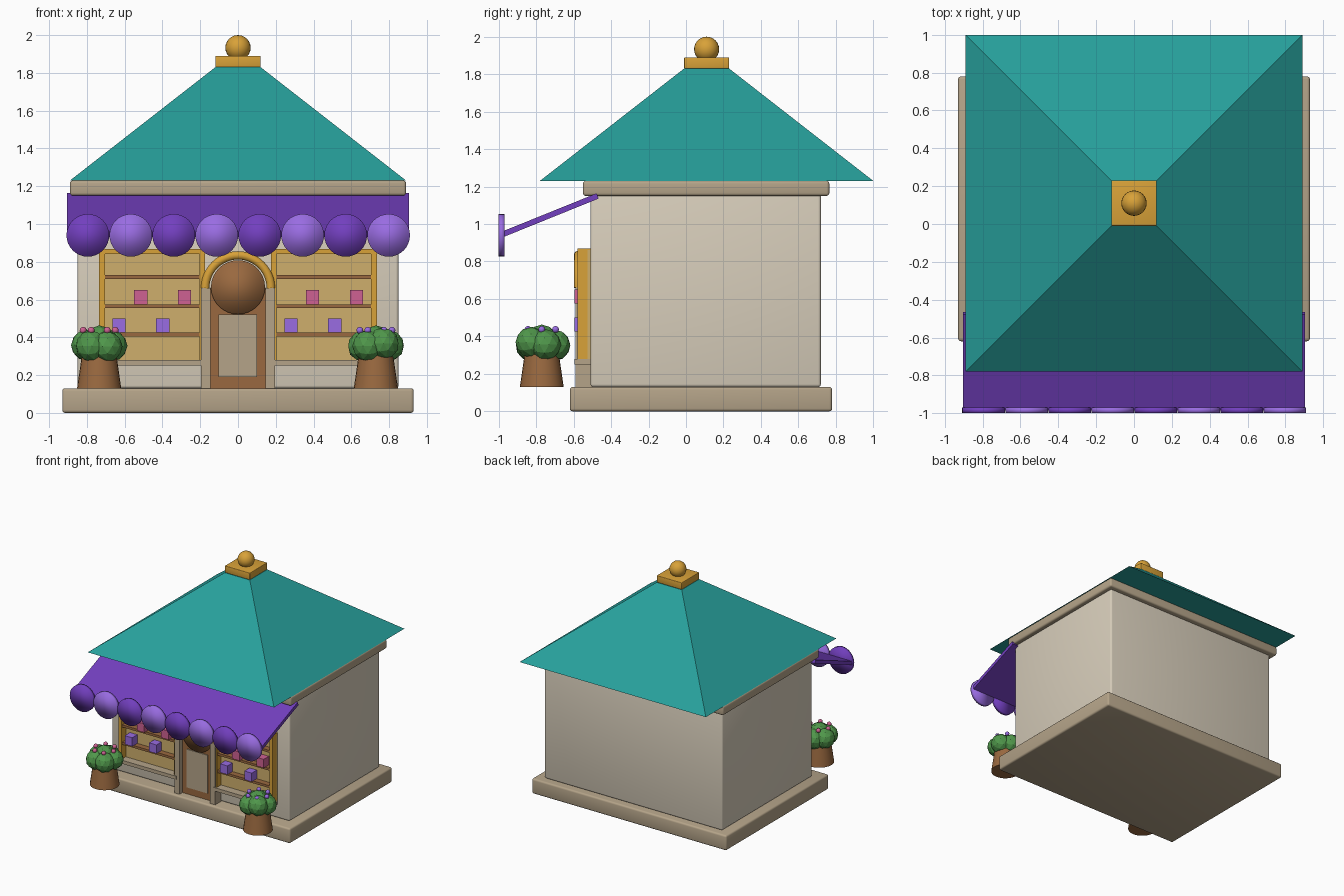
import bpy
import math
import random
from mathutils import Vector

random.seed(4)
if "Cube" in bpy.data.objects:
    bpy.data.objects.remove(bpy.data.objects["Cube"], do_unlink=True)


def material(name, r, g, b):
    m = bpy.data.materials.new(name)
    m.use_nodes = True
    m.diffuse_color = (r, g, b, 1)
    m.node_tree.nodes["Principled BSDF"].inputs["Base Color"].default_value = (r, g, b, 1)
    return m


TEAL = material("teal", 0.02, 0.35, 0.33)
STONE = material("stone", 0.46, 0.37, 0.25)
CREAM = material("cream", 0.69, 0.62, 0.50)
PURPLE = material("purple", 0.17, 0.05, 0.52)
LILAC = material("lilac", 0.32, 0.15, 0.76)
GOLD = material("gold", 0.69, 0.36, 0.04)
BROWN = material("brown", 0.32, 0.14, 0.05)
TAN = material("tan", 0.62, 0.43, 0.15)
GREEN = material("green", 0.08, 0.31, 0.07)
PINK = material("pink", 0.62, 0.12, 0.29)


def finish(name, mat, smooth=False):
    o = bpy.context.object
    o.name = name
    o.data.materials.append(mat)
    if smooth:
        bpy.ops.object.shade_smooth()
    return o


def box(name, mat, x, y, z, bevel=0.0):
    """Box given as (min, max) spans on each axis."""
    spans = (x, y, z)
    bpy.ops.mesh.primitive_cube_add(size=1, location=[(a + b) / 2 for a, b in spans])
    o = bpy.context.object
    o.scale = [b - a for a, b in spans]
    bpy.ops.object.transform_apply(location=False, rotation=False, scale=True)
    finish(name, mat, bevel > 0)
    if bevel:
        m = o.modifiers.new("soft_edges", "BEVEL")
        m.width = bevel
        m.segments = 3
    return o


def disc(name, mat, x, y, z, radius, depth):
    bpy.ops.mesh.primitive_cylinder_add(vertices=32, radius=radius, depth=depth,
                                        location=(x, y, z), rotation=(math.pi / 2, 0, 0))
    return finish(name, mat, True)


def ball(name, mat, loc, radius):
    bpy.ops.mesh.primitive_uv_sphere_add(segments=24, ring_count=12, radius=radius, location=loc)
    return finish(name, mat, True)


# Building body
box("base_slab", STONE, (-0.93, 0.93), (-0.62, 0.78), (0, 0.13), 0.015)
box("walls", CREAM, (-0.85, 0.85), (-0.51, 0.72), (0.13, 1.17), 0.015)
box("cornice", STONE, (-0.89, 0.89), (-0.55, 0.765), (1.15, 1.23), 0.015)

# Hipped roof with finial
ROOF_Y = 0.11
bpy.ops.mesh.primitive_cone_add(vertices=4, radius1=0.89 * math.sqrt(2), radius2=0.12 * math.sqrt(2),
                                depth=0.6, location=(0, ROOF_Y, 1.53), rotation=(0, 0, math.pi / 4))
finish("roof", TEAL)
box("roof_cap", GOLD, (-0.12, 0.12), (ROOF_Y - 0.12, ROOF_Y + 0.12), (1.83, 1.89), 0.005)
ball("finial", GOLD, (0, ROOF_Y, 1.933), 0.067)

# Sloping awning with a scalloped edge
awning = box("awning", PURPLE, (-0.905, 0.905), (-1.0, -0.452), (1.032, 1.062))
awning.rotation_euler.x = math.radians(22)
for i in range(8):
    disc("awning_scallop", LILAC if i % 2 else PURPLE, -0.795 + i * 0.2275, -0.985, 0.94, 0.113, 0.03)

# Door with round head, panel, pillars and arch
box("door", BROWN, (-0.145, 0.145), (-0.55, -0.5), (0.13, 0.665))
disc("door_head", BROWN, 0, -0.53, 0.665, 0.143, 0.06)
box("door_panel", STONE, (-0.103, 0.1), (-0.558, -0.549), (0.19, 0.52))
for side in (-1, 1):
    box("door_pillar", STONE, sorted((side * 0.145, side * 0.195)), (-0.59, -0.5), (0.13, 0.66))

curve = bpy.data.curves.new("door_arch", "CURVE")
curve.dimensions = "3D"
curve.bevel_depth = 0.023
curve.bevel_resolution = 3
curve.use_fill_caps = True
spline = curve.splines.new("POLY")
STEPS = 24
spline.points.add(STEPS)
for i, p in enumerate(spline.points):
    a = math.pi * i / STEPS
    p.co = (0.174 * math.cos(a), -0.576, 0.66 + 0.174 * math.sin(a), 1)
arch = bpy.data.objects.new("door_arch", curve)
bpy.context.collection.objects.link(arch)
curve.materials.append(GOLD)

# Display windows with shelves and goods
for cx in (-0.455, 0.455):
    left, right = cx - 0.28, cx + 0.28
    span = (left, right)
    box("window_back", TAN, span, (-0.525, -0.5), (0.28, 0.86))
    box("window_sill", STONE, span, (-0.595, -0.5), (0.25, 0.28))
    box("window_top", GOLD, span, (-0.58, -0.5), (0.842, 0.868))
    for x in (left, right - 0.03):
        box("window_post", GOLD, (x, x + 0.03), (-0.58, -0.5), (0.28, 0.868))
    for z in (0.405, 0.555, 0.71):
        box("shelf", BROWN, (left + 0.03, right - 0.03), (-0.575, -0.5), (z, z + 0.02))
    for mat, z, offset in ((PINK, 0.575, -0.06), (LILAC, 0.425, -0.175)):
        for x in (cx + offset, cx + offset + 0.232):
            box("goods_box", mat, (x - 0.035, x + 0.035), (-0.595, -0.525), (z, z + 0.075))

# Potted shrubs with flowers
for cx, bloom in ((-0.735, PINK), (0.73, LILAC)):
    centre = Vector((cx, -0.77, 0.36))
    bpy.ops.mesh.primitive_cone_add(vertices=24, radius1=0.117, radius2=0.088, depth=0.2,
                                    location=(cx, -0.77, 0.23))
    finish("pot", BROWN)
    bpy.ops.object.shade_smooth_by_angle()
    clumps = [Vector((0, 0, 0.02))]
    for i in range(5):
        a = math.tau * i / 5 + 0.3
        clumps.append(Vector((0.07 * math.cos(a), 0.07 * math.sin(a), random.uniform(-0.01, 0.01))))
    for c in clumps:
        bpy.ops.mesh.primitive_ico_sphere_add(subdivisions=2, radius=0.083, location=centre + c,
                                              rotation=(0, 0, random.uniform(0, 3)))
        finish("leaf_clump", GREEN)
    for i in range(6):
        a = math.tau * i / 6
        ball("flower", bloom, centre + Vector((0.085 * math.cos(a), 0.085 * math.sin(a), 0.077)), 0.018)
